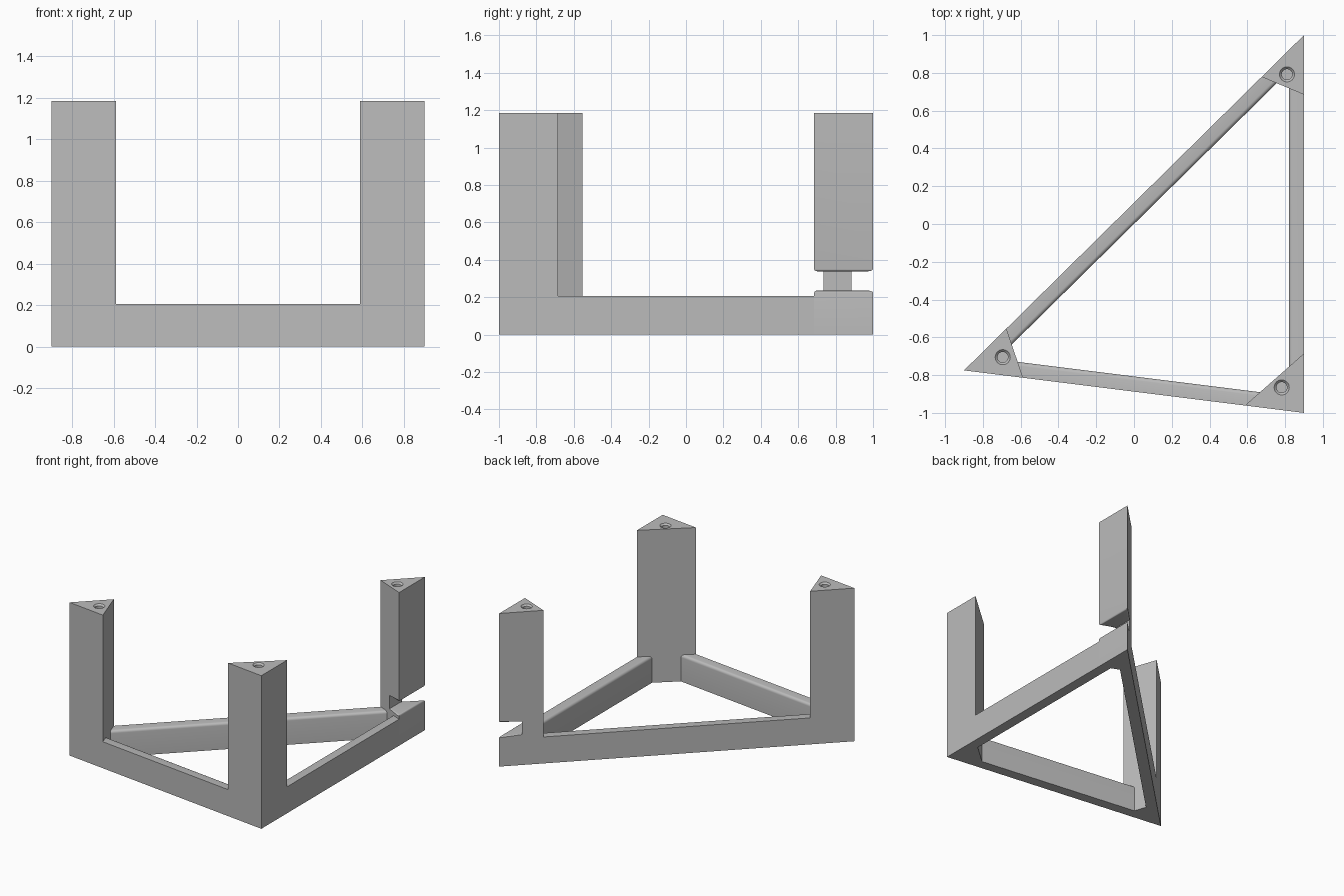
import bpy, bmesh, math
from mathutils import Vector
from mathutils.geometry import intersect_line_line

cube = bpy.data.objects.get("Cube")
if cube:
    bpy.data.objects.remove(cube)

HEIGHT, BEAM_TOP, BEAM_WIDTH, POST_SIDE = 1.185, 0.205, 0.08, 0.315
NECK_X, SLOT_LOW, SLOT_HIGH, ROUND = 0.783, 0.235, 0.338, 0.012

grey = bpy.data.materials.new("plain_grey")
grey.use_nodes = True
grey.diffuse_color = (0.5, 0.5, 0.5, 1)
grey.node_tree.nodes["Principled BSDF"].inputs["Base Color"].default_value = (0.5, 0.5, 0.5, 1)


def finish(name, bm):
    bmesh.ops.recalc_face_normals(bm, faces=bm.faces[:])
    mesh = bpy.data.meshes.new(name)
    bm.to_mesh(mesh)
    bm.free()
    mesh.materials.append(grey)
    obj = bpy.data.objects.new(name, mesh)
    bpy.context.collection.objects.link(obj)
    return obj


def activate(obj):
    bpy.ops.object.select_all(action="DESELECT")
    obj.select_set(True)
    bpy.context.view_layer.objects.active = obj


def prism(footprint, low, high):
    bm = bmesh.new()
    face = bm.faces.new([bm.verts.new((p[0], p[1], low)) for p in footprint])
    top = bmesh.ops.extrude_face_region(bm, geom=[face])["geom"]
    bmesh.ops.translate(bm, vec=(0, 0, high - low),
                        verts=[g for g in top if isinstance(g, bmesh.types.BMVert)])
    if not any(f.calc_center_median().z < low + 1e-5 for f in bm.faces):
        bm.faces.new([v for v in bm.verts if v.co.z < low + 1e-5])
    return bm


def cut(obj, cutter):
    cutter.hide_render = True
    activate(obj)
    mod = obj.modifiers.new("cut", "BOOLEAN")
    mod.operation, mod.solver, mod.object = "DIFFERENCE", "EXACT", cutter
    bpy.ops.object.modifier_apply(modifier=mod.name)
    bpy.data.objects.remove(cutter)


def bore(center):
    # Blind round hole with a countersunk mouth
    bm = bmesh.new()
    profile = [(0.028, -0.15), (0.028, -0.012), (0.04, 0), (0.04, 0.05)]
    rings = [[bm.verts.new((center[0] + r * math.cos(a * math.tau / 32),
                            center[1] + r * math.sin(a * math.tau / 32), HEIGHT + z))
              for a in range(32)] for r, z in profile]
    for lower, upper in zip(rings, rings[1:]):
        for i in range(32):
            j = (i + 1) % 32
            bm.faces.new((lower[i], lower[j], upper[j], upper[i]))
    bm.faces.new(rings[0])
    bm.faces.new(rings[-1])
    return finish("bore_cutter", bm)


def smooth(obj):
    activate(obj)
    bpy.ops.object.shade_smooth_by_angle(angle=math.radians(30))


# Outer triangle, counter-clockwise
corners = [Vector(p) for p in ((-0.9, -0.775, 0), (0.9, -1, 0), (0.9, 1, 0))]
holes = [(-0.695, -0.705), (0.782, -0.865), (0.81, 0.792)]
labels = ["right_front", "left_front", "left_back"]


def along(start, end):
    return start + (end - start).normalized() * POST_SIDE


# Corner posts
posts = []
for i, corner in enumerate(corners):
    footprint = [corner, along(corner, corners[(i + 1) % 3]), along(corner, corners[i - 1])]
    post = finish(labels[i] + "_post", prism(footprint, 0, HEIGHT))
    cut(post, bore(holes[i]))
    posts.append(post)

# Slot through the rear post, with rounded lips
slot = [(NECK_X, 0.5), (1.2, 0.5), (1.2, 1.2), (NECK_X, 1.2)]
cut(posts[2], finish("slot_cutter", prism(slot, SLOT_LOW, SLOT_HIGH)))
bm = bmesh.new()
bm.from_mesh(posts[2].data)
bmesh.ops.remove_doubles(bm, verts=bm.verts[:], dist=1e-5)
lips = [e for e in bm.edges
        if any(all(abs(v.co.z - z) < 1e-4 for v in e.verts) for z in (SLOT_LOW, SLOT_HIGH))
        and max(v.co.x for v in e.verts) > NECK_X + 0.01]
bmesh.ops.bevel(bm, geom=lips, offset=ROUND, segments=4, profile=0.5, affect="EDGES")
bm.to_mesh(posts[2].data)
bm.free()

# Beams between posts, rounded on the inner top edge
for i in range(3):
    a, b = corners[i], corners[(i + 1) % 3]
    start, end = along(a, b), along(b, a)
    direction = (b - a).normalized()
    inward = Vector((-direction.y, direction.x, 0)) * BEAM_WIDTH
    a_face = along(a, corners[i - 1])
    b_face = along(b, corners[(i + 2) % 3])
    inner_start = intersect_line_line(a + inward, b + inward, start, a_face)[0]
    inner_end = intersect_line_line(a + inward, b + inward, end, b_face)[0]
    bm = prism([start, end, inner_end, inner_start], 0, BEAM_TOP)
    edge = [e for e in bm.edges if all(
        v.co.z > 0.1 and (v.co - a).dot(inward) > 0.5 * BEAM_WIDTH ** 2 for v in e.verts)]
    bmesh.ops.bevel(bm, geom=edge, offset=0.02, segments=5, profile=0.5, affect="EDGES")
    smooth(finish(["front", "left", "diagonal"][i] + "_beam", bm))

for post in posts:
    smooth(post)
